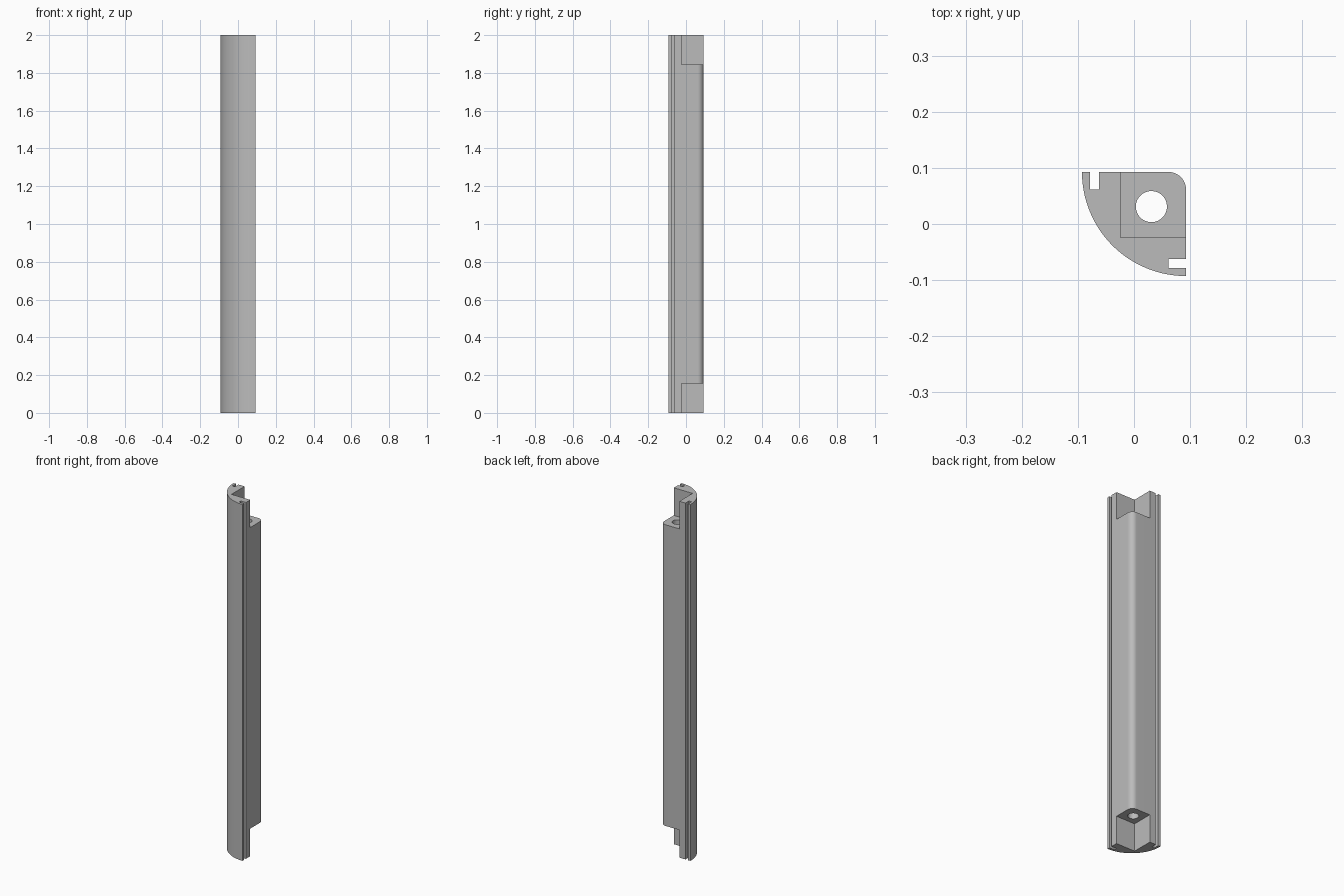
import bpy, bmesh
from math import cos, sin, pi
from mathutils import Matrix

if "Cube" in bpy.data.objects:
    bpy.data.objects.remove(bpy.data.objects["Cube"])

H = 0.0927          # half width of the section
HEIGHT = 2.0
FILLET = 0.031
NOTCH_Z = 0.155     # height of the end notches
NOTCH_EDGE = -0.024
SLOT = (-0.078, -0.062)
SLOT_END = H - 0.031
HOLE = (0.031, 0.031, 0.0277)

grey = bpy.data.materials.new("light_grey")
grey.use_nodes = True
grey.diffuse_color = (0.5, 0.5, 0.5, 1)
grey.node_tree.nodes["Principled BSDF"].inputs["Base Color"].default_value = (0.5, 0.5, 0.5, 1)


def arc(cx, cy, r, a0, a1, n):
    return [(cx + r * cos(a0 + (a1 - a0) * i / n),
             cy + r * sin(a0 + (a1 - a0) * i / n)) for i in range(n + 1)]


def to_object(bm, name):
    bmesh.ops.recalc_face_normals(bm, faces=bm.faces)
    mesh = bpy.data.meshes.new(name)
    bm.to_mesh(mesh)
    bm.free()
    obj = bpy.data.objects.new(name, mesh)
    mesh.materials.append(grey)
    bpy.context.collection.objects.link(obj)
    return obj


def prism(name, points, z0, z1):
    bm = bmesh.new()
    face = bm.faces.new([bm.verts.new((x, y, z0)) for x, y in points])
    out = bmesh.ops.extrude_face_region(bm, geom=[face])
    verts = [v for v in out["geom"] if isinstance(v, bmesh.types.BMVert)]
    bmesh.ops.translate(bm, verts=verts, vec=(0, 0, z1 - z0))
    return to_object(bm, name)


# Section: quarter-round front, two panel slots, rounded inner corner
slot = [(SLOT[0], H), (SLOT[0], SLOT_END), (SLOT[1], SLOT_END), (SLOT[1], H)]
outline = arc(H, H, 2 * H, pi, 1.5 * pi, 48)
outline += [(y, x) for x, y in slot]
outline += arc(H - FILLET, H - FILLET, FILLET, 0, pi / 2, 16)
outline += slot[::-1]
post = prism("corner_post", outline, 0, HEIGHT)

# Cutters: square end notches and the lengthwise bore
square = [(NOTCH_EDGE, NOTCH_EDGE), (0.2, NOTCH_EDGE), (0.2, 0.2), (NOTCH_EDGE, 0.2)]
cutters = [
    prism("bottom_notch_cutter", square, -0.1, NOTCH_Z),
    prism("top_notch_cutter", square, HEIGHT - NOTCH_Z, HEIGHT + 0.1),
    prism("bore_cutter", arc(*HOLE, 0, 2 * pi, 48)[:-1], 0.1, HEIGHT - 0.1),
]

bpy.ops.object.select_all(action="DESELECT")
bpy.context.view_layer.objects.active = post
post.select_set(True)
for cutter in cutters:
    mod = post.modifiers.new(cutter.name, "BOOLEAN")
    mod.operation = "DIFFERENCE"
    mod.solver = "EXACT"
    mod.object = cutter
    bpy.ops.object.modifier_apply(modifier=mod.name)
    bpy.data.objects.remove(cutter)

bpy.ops.object.shade_smooth_by_angle(angle=pi / 6)
